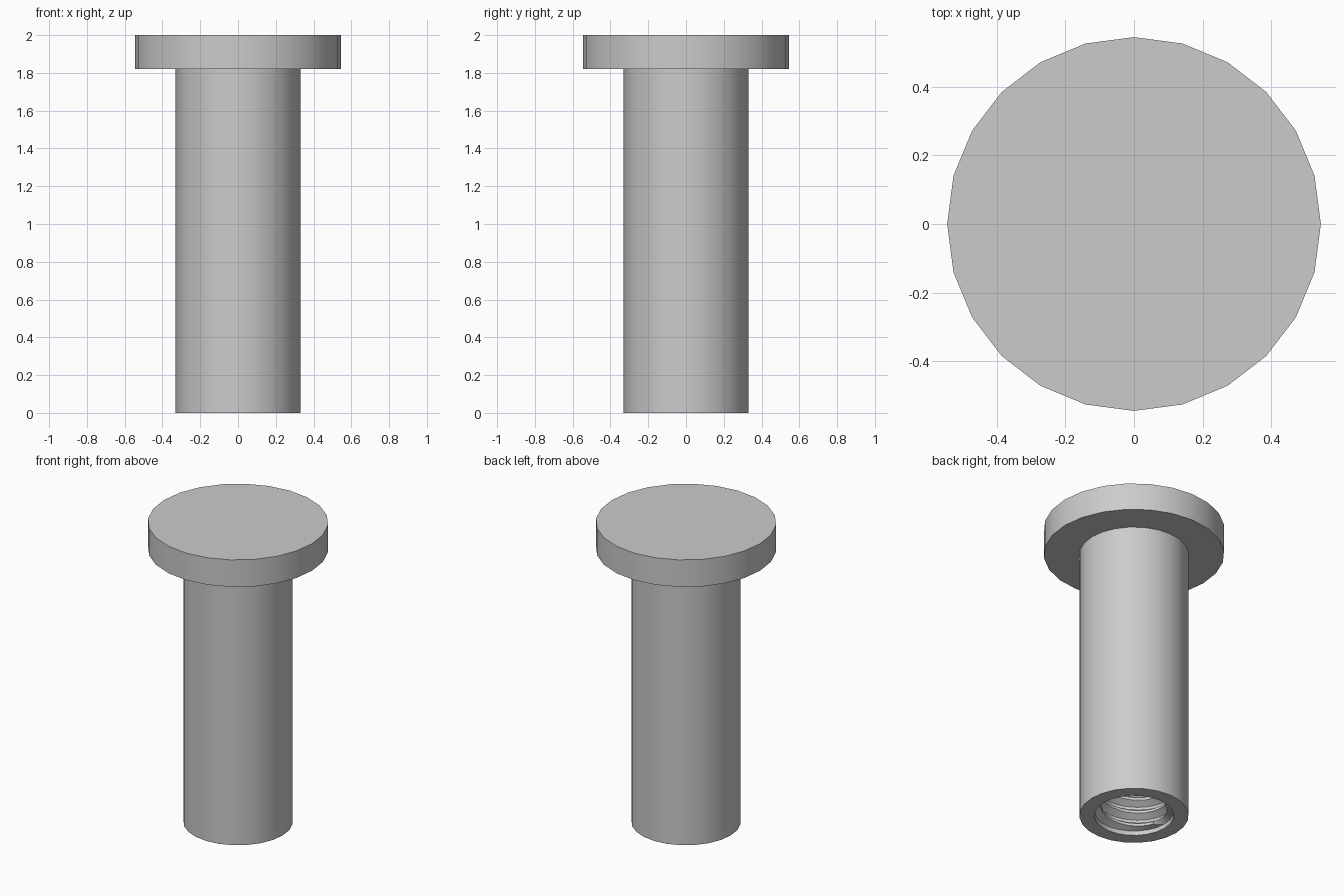
import bpy, bmesh, math

cube = bpy.data.objects.get("Cube")
if cube:
    bpy.data.objects.remove(cube)

SIDES = 24
HEAD_R, SHAFT_R = 0.545, 0.33
ROOT_R, CREST_R = 0.24, 0.2
PITCH = 0.09
HOLE_START, HOLE_END = 0.03, 1.8

metal = bpy.data.materials.new("grey metal")
metal.use_nodes = True
grey = (0.6, 0.6, 0.6, 1)
metal.diffuse_color = grey
metal.node_tree.nodes["Principled BSDF"].inputs["Base Color"].default_value = grey


def finish(bm, name):
    """Weld the surfaces, make the object and smooth its round walls."""
    bmesh.ops.remove_doubles(bm, verts=bm.verts, dist=0.0002)
    bmesh.ops.recalc_face_normals(bm, faces=bm.faces)
    mesh = bpy.data.meshes.new(name)
    bm.to_mesh(mesh)
    bm.free()
    mesh.materials.append(metal)
    obj = bpy.data.objects.new(name, mesh)
    bpy.context.collection.objects.link(obj)
    bpy.ops.object.select_all(action="DESELECT")
    obj.select_set(True)
    bpy.context.view_layer.objects.active = obj
    bpy.ops.object.shade_smooth_by_angle(angle=math.radians(30))


def point(bm, step, r, z):
    a = math.tau * (step % SIDES) / SIDES
    return bm.verts.new((r * math.cos(a), r * math.sin(a), z))


def lathe(bm, profile):
    """Revolve (radius, height) points; radius zero closes an end."""
    rings = [[point(bm, s, r, z) for s in range(SIDES)] if r else None
             for r, z in profile]
    for low, high in zip(rings, rings[1:]):
        if low is None or high is None:
            bm.faces.new(low or high)
            continue
        for s in range(SIDES):
            n = (s + 1) % SIDES
            bm.faces.new((low[s], low[n], high[n], high[s]))


# Flat round head
bm = bmesh.new()
lathe(bm, [(0, 1.82), (HEAD_R, 1.82), (HEAD_R, 2), (0, 2)])
finish(bm, "head")

# Hollow shaft: outer wall, end rim and the plain mouth of the hole
bm = bmesh.new()
lathe(bm, [(0, 1.85), (SHAFT_R, 1.85), (SHAFT_R, 0),
           (ROOT_R, 0), (ROOT_R, HOLE_START)])
lathe(bm, [(ROOT_R, HOLE_END), (0, HOLE_END)])

# Internal thread: a helical strip that runs out at both ends of the hole
thread = [(0, ROOT_R), (0.2, ROOT_R), (0.5, CREST_R), (0.7, CREST_R), (1, ROOT_R)]
turns = math.ceil((HOLE_END - HOLE_START) / PITCH) + 1
previous = None
for step in range(-SIDES, turns * SIDES + 1):
    section = []
    for fraction, r in thread:
        z = HOLE_START + PITCH * (step / SIDES + fraction)
        if z <= HOLE_START or z >= HOLE_END:
            r = ROOT_R
            z = min(max(z, HOLE_START), HOLE_END)
        section.append(point(bm, step, r, z))
    if previous:
        for i in range(len(thread) - 1):
            bm.faces.new((previous[i], section[i], section[i + 1], previous[i + 1]))
    previous = section
finish(bm, "threaded_shaft")
